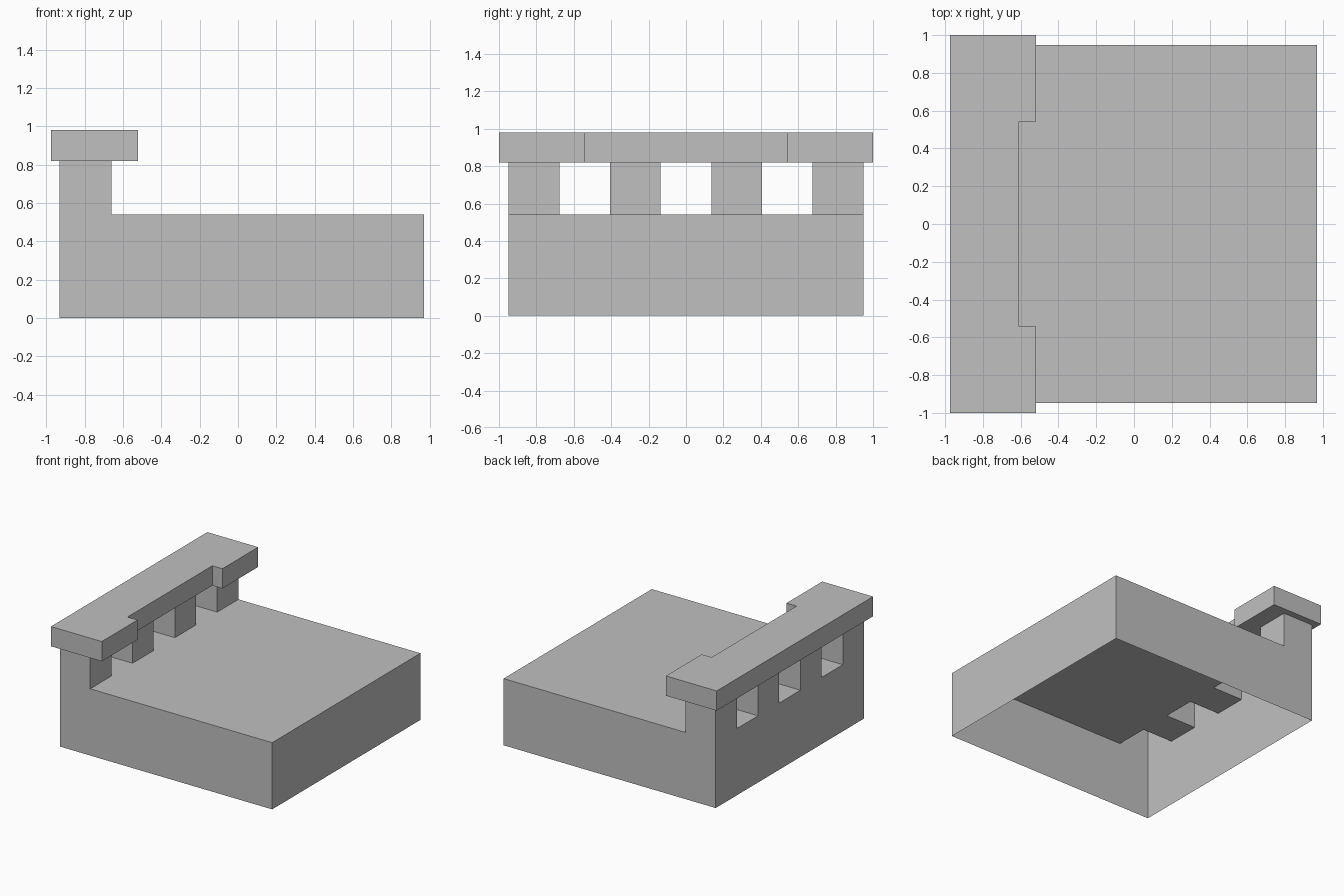
import bpy
import bmesh

cube = bpy.data.objects.get("Cube")
if cube:
    bpy.data.objects.remove(cube, do_unlink=True)

grey = bpy.data.materials.new("plain grey")
grey.use_nodes = True
colour = (0.53, 0.53, 0.53, 1)
grey.diffuse_color = colour
grey.node_tree.nodes["Principled BSDF"].inputs["Base Color"].default_value = colour


def rect(x0, x1, y0, y1):
    return [(x0, y0), (x1, y0), (x1, y1), (x0, y1)]


def shell(name, outline, z0, z1, top=None, bottom=None):
    """Thin upright walls around a counter-clockwise outline, with optional caps."""
    bm = bmesh.new()
    low = [bm.verts.new((x, y, z0)) for x, y in outline]
    high = [bm.verts.new((x, y, z1)) for x, y in outline]
    n = len(outline)
    for i in range(n):
        j = (i + 1) % n
        bm.faces.new((low[i], low[j], high[j], high[i]))
    if top:
        bm.faces.new([bm.verts.new((x, y, z1)) for x, y in top])
    if bottom:
        bm.faces.new([bm.verts.new((x, y, z0)) for x, y in reversed(bottom)])
    bmesh.ops.remove_doubles(bm, verts=bm.verts, dist=0.0001)
    mesh = bpy.data.meshes.new(name)
    bm.to_mesh(mesh)
    bm.free()
    mesh.materials.append(grey)
    obj = bpy.data.objects.new(name, mesh)
    bpy.context.collection.objects.link(obj)


# Main sizes
BACK, FRONT, HALF = -0.93, 0.97, 0.948
DECK, RAIL, TOP = 0.54, 0.82, 0.98
POST_X = -0.66
STEP = 2 * HALF / 7
posts = [(-HALF + 2 * i * STEP, -HALF + (2 * i + 1) * STEP) for i in range(4)]

# Base: open underneath, deck left open below each hollow post
deck = [(POST_X, -HALF), (FRONT, -HALF), (FRONT, HALF), (POST_X, HALF)]
for (low_y, _), (_, gap_y) in zip(posts[:0:-1], posts[-2::-1]):
    deck += [(POST_X, low_y), (BACK, low_y), (BACK, gap_y), (POST_X, gap_y)]
shell("base", rect(BACK, FRONT, -HALF, HALF), 0, DECK, top=deck)

# Hollow posts
for number, (y0, y1) in enumerate(posts, 1):
    shell(f"post_{number}", rect(BACK, POST_X, y0, y1), DECK, RAIL)

# Rail slab with a long shallow recess on its inner side
R0, R1, RECESS, END = -0.975, -0.52, -0.61, 0.543
slab = [(R0, -1), (R1, -1), (R1, -END), (RECESS, -END),
        (RECESS, END), (R1, END), (R1, 1), (R0, 1)]
shell("rail_slab", slab, RAIL, TOP, top=slab, bottom=slab)
